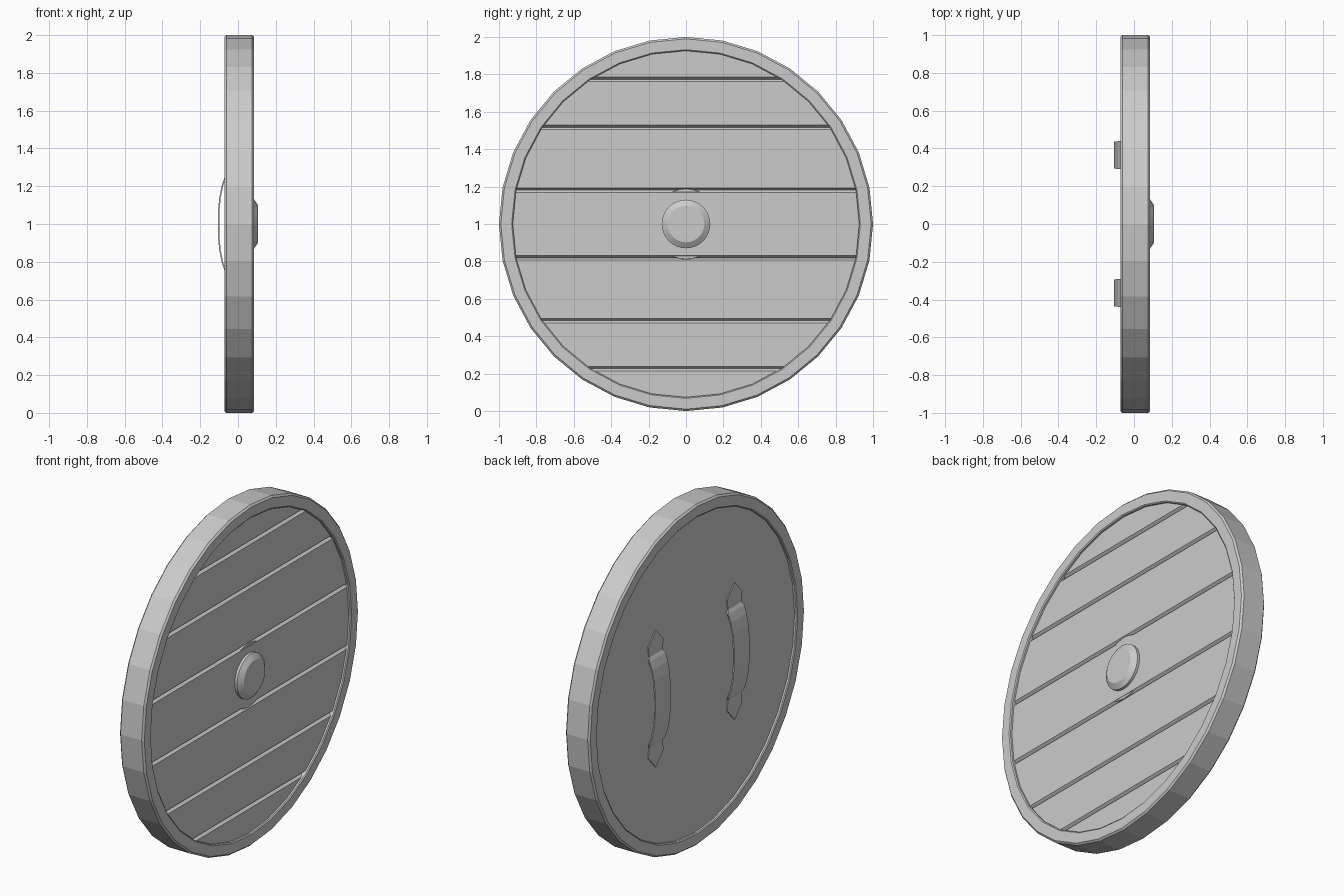
import bpy, bmesh, math
from mathutils import Vector

if "Cube" in bpy.data.objects:
    bpy.data.objects.remove(bpy.data.objects["Cube"])

SIDES = 32
CENTRE = 1.0


def finish(name, bm):
    bmesh.ops.recalc_face_normals(bm, faces=bm.faces)
    mesh = bpy.data.meshes.new(name)
    bm.to_mesh(mesh)
    bm.free()
    ob = bpy.data.objects.new(name, mesh)
    bpy.context.collection.objects.link(ob)
    return ob


def ring(bm, x, r):
    return [bm.verts.new((x, r * math.cos(2 * math.pi * i / SIDES),
                          CENTRE + r * math.sin(2 * math.pi * i / SIDES))) for i in range(SIDES)]


def lathe(name, profile, closed):
    """Turn an (x, radius) profile around the x axis; cap it if it is open."""
    bm = bmesh.new()
    rings = [ring(bm, x, r) for x, r in profile]
    pairs = list(zip(rings, rings[1:])) + ([(rings[-1], rings[0])] if closed else [])
    for a, b in pairs:
        for i in range(SIDES):
            j = (i + 1) % SIDES
            bm.faces.new((a[i], a[j], b[j], b[i]))
    if not closed:
        bm.faces.new(rings[0])
        bm.faces.new(rings[-1])
    return finish(name, bm)


# Metal rim with small outer and inner bevels
lathe("rim", [(-0.072, 0.99), (-0.062, 1.0), (0.075, 1.0), (0.085, 0.99),
              (0.085, 0.932), (0.08, 0.926), (-0.067, 0.926), (-0.072, 0.932)], True)

# Plank panel: a disc cut across, with V grooves pressed into its front
R, HALF, DEPTH = 0.93, 0.012, 0.015
panel = lathe("plank_panel", [(-0.056, R), (0.07, R)], False)
bm = bmesh.new()
bm.from_mesh(panel.data)
grooves = [CENTRE + s * R * math.sin(math.radians(a)) for s in (-1, 1) for a in (11.25, 33.75, 56.25)]
for g in grooves:
    for z in (g - HALF, g, g + HALF):
        bmesh.ops.bisect_plane(bm, geom=bm.verts[:] + bm.edges[:] + bm.faces[:], dist=1e-5,
                               plane_co=(0, 0, z), plane_no=(0, 0, 1))
for v in bm.verts:
    if v.co.x > 0 and any(abs(v.co.z - g) < 1e-3 for g in grooves):
        v.co.x -= DEPTH
bm.to_mesh(panel.data)
bm.free()

# Boss, with a hidden flange that shows only in the grooves
boss = lathe("boss", [(0.05, 0.19), (0.068, 0.187), (0.069, 0.13), (0.085, 0.13), (0.107, 0.098)], False)
bpy.context.view_layer.objects.active = boss
boss.select_set(True)
bpy.ops.object.shade_smooth_by_angle(angle=math.radians(30))


def strap(name, y):
    """Thin arched grip with a pointed pad at each end."""
    half = [(0.0, -0.107, 0.072), (0.07, -0.106, 0.072), (0.14, -0.099, 0.072),
            (0.20, -0.087, 0.073), (0.245, -0.072, 0.074), (0.265, -0.061, 0.062),
            (0.325, -0.061, 0.07), (0.40, -0.061, 0.003)]   # z offset, x, half width
    path = [(-z, x, w) for z, x, w in half[:0:-1]] + half
    bm = bmesh.new()
    rows = [(bm.verts.new((x, y - w, CENTRE + z)), bm.verts.new((x + 0.008, y - w, CENTRE + z)),
             bm.verts.new((x + 0.008, y + w, CENTRE + z)), bm.verts.new((x, y + w, CENTRE + z)))
            for z, x, w in path]
    for a, b in zip(rows, rows[1:]):
        for i in range(4):
            j = (i + 1) % 4
            bm.faces.new((a[i], a[j], b[j], b[i]))
    bm.faces.new(rows[0])
    bm.faces.new(rows[-1])
    return finish(name, bm)


# Pair of grips on the back
for side, y in (("left", -0.365), ("right", 0.365)):
    strap("grip_" + side, y)
